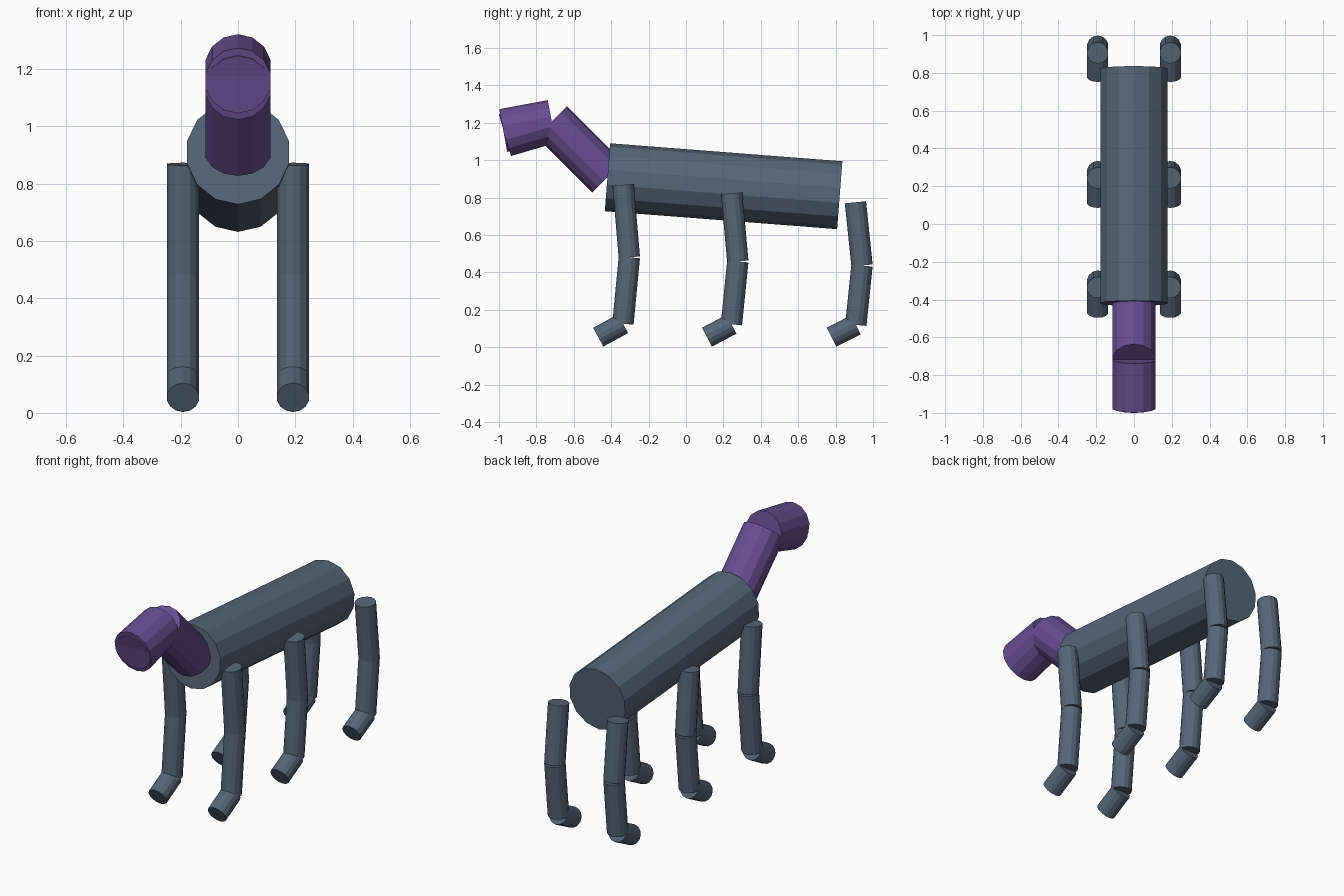
import bpy, bmesh
from mathutils import Matrix, Vector

if "Cube" in bpy.data.objects:
    bpy.data.objects.remove(bpy.data.objects["Cube"])

SIDES = 14


def make_mat(name, rgb):
    m = bpy.data.materials.new(name)
    m.diffuse_color = (*rgb, 1.0)
    m.use_nodes = True
    m.node_tree.nodes["Principled BSDF"].inputs["Base Color"].default_value = m.diffuse_color
    return m


slate = make_mat("slate_blue_grey", (0.092, 0.133, 0.188))
purple = make_mat("purple", (0.138, 0.075, 0.282))


def tube(name, a, b, radius, mat, x=0.0):
    """Capped cylinder between two (y, z) points, with a vertex row in the x plane."""
    a, b = Vector((x, *a)), Vector((x, *b))
    axis = (b - a).normalized()
    side = Vector((1, 0, 0))
    rot = Matrix((side, axis.cross(side), axis)).transposed().to_4x4()
    bm = bmesh.new()
    bmesh.ops.create_cone(bm, cap_ends=True, segments=SIDES, radius1=radius,
                          radius2=radius, depth=(b - a).length,
                          matrix=Matrix.Translation((a + b) / 2) @ rot)
    me = bpy.data.meshes.new(name)
    bm.to_mesh(me)
    bm.free()
    me.materials.append(mat)
    ob = bpy.data.objects.new(name, me)
    bpy.context.collection.objects.link(ob)
    return ob


# Torso, neck and two-part muzzle hinged at the top of the neck
shoulder, rump = (-0.42, 0.909), (0.822, 0.813)
nape = (-0.718, 1.207)
tube("torso", shoulder, rump, 0.182, slate)
tube("neck", shoulder, nape, 0.116, purple)
tube("upper_muzzle", nape, (-0.977, 1.159), 0.116, purple)
tube("lower_jaw", nape, (-0.968, 1.134), 0.116, purple)

# Three pairs of legs: hip, knee, ankle and toe as (y, z)
legs = {
    "front": [(-0.336, 0.868), (-0.303, 0.481), (-0.337, 0.126), (-0.469, 0.054)],
    "middle": [(0.244, 0.823), (0.277, 0.459), (0.243, 0.123), (0.112, 0.054)],
    "hind": [(0.906, 0.775), (0.941, 0.437), (0.908, 0.120), (0.778, 0.054)],
}
for place, joints in legs.items():
    for side, sx in (("left", -1), ("right", 1)):
        for i, part in enumerate(("upper_leg", "lower_leg", "foot")):
            tube(f"{place}_{side}_{part}", joints[i], joints[i + 1],
                 0.057, slate, sx * 0.192)
